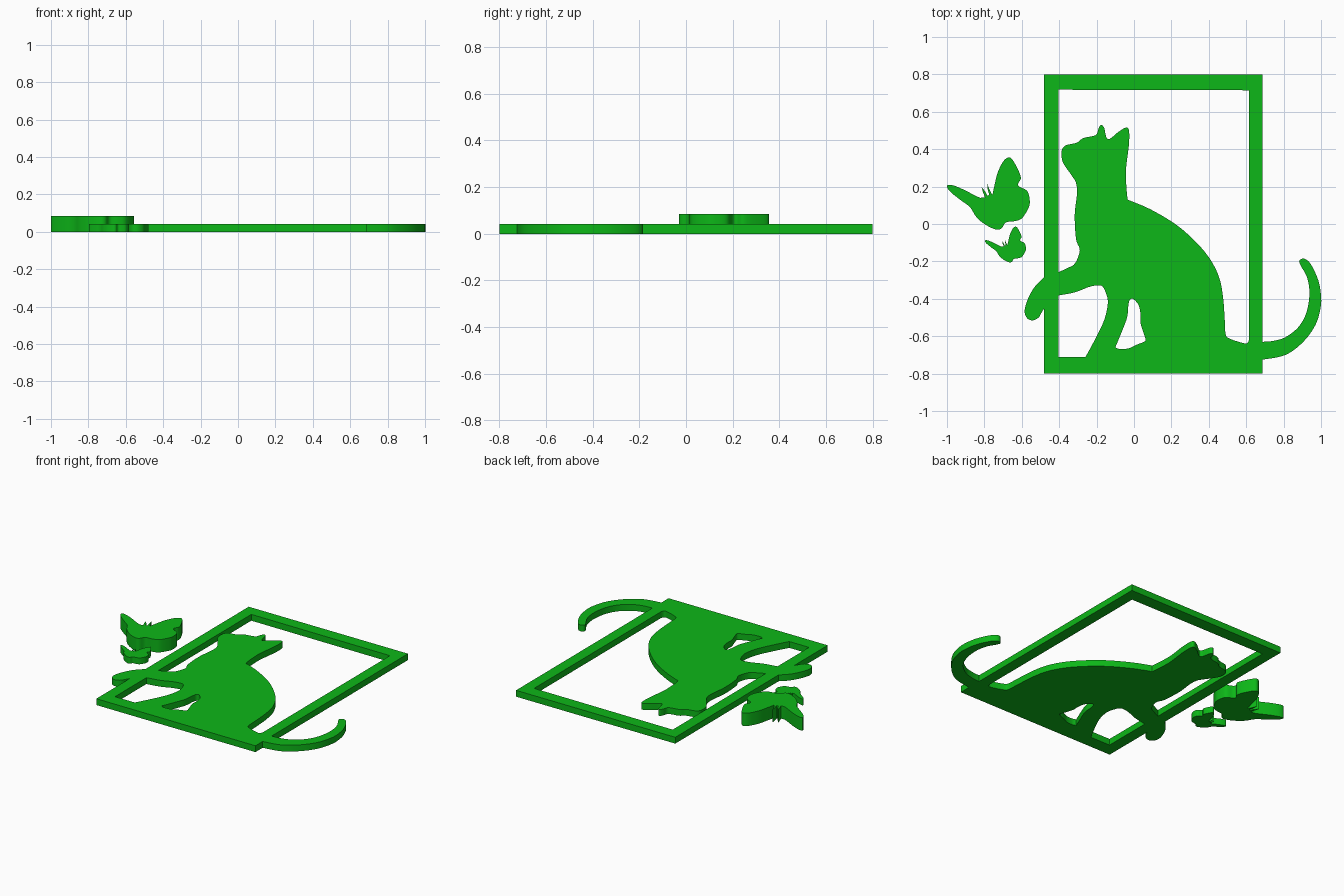
import bpy, bmesh
from mathutils import Vector

green = bpy.data.materials.new("green")
green.diffuse_color = (0.004, 0.474, 0.009, 1)


def smooth(pts, steps=5):
    """Smooth open path through the points, ends kept sharp."""
    p = [Vector(q) for q in pts]
    p = [p[0]] + p + [p[-1]]
    out = []
    for i in range(1, len(p) - 2):
        a, b, c, d = p[i - 1:i + 3]
        for k in range(steps):
            t = k / steps
            out.append(0.5 * (2 * b + (c - a) * t + (2 * a - 5 * b + 4 * c - d) * t * t
                              + (3 * b - a - 3 * c + d) * t ** 3))
    return out + [p[-1]]


def plate(name, loops, height):
    """Flat plate on z = 0; inner loops become holes."""
    cu = bpy.data.curves.new(name, 'CURVE')
    cu.dimensions = '2D'
    cu.fill_mode = 'BOTH'
    cu.extrude = height / 2
    for loop in loops:
        sp = cu.splines.new('POLY')
        sp.points.add(len(loop) - 1)
        for pt, q in zip(sp.points, loop):
            pt.co = (q[0], q[1], 0, 1)
        sp.use_cyclic_u = True
    tmp = bpy.data.objects.new(name + "_outline", cu)
    bpy.context.collection.objects.link(tmp)
    mesh = bpy.data.meshes.new_from_object(
        tmp.evaluated_get(bpy.context.evaluated_depsgraph_get()))
    bpy.data.objects.remove(tmp)
    bm = bmesh.new()
    bm.from_mesh(mesh)
    bmesh.ops.remove_doubles(bm, verts=bm.verts, dist=1e-5)
    bmesh.ops.translate(bm, verts=bm.verts, vec=(0, 0, height / 2))
    bmesh.ops.recalc_face_normals(bm, faces=bm.faces)
    bm.to_mesh(mesh)
    bm.free()
    mesh.materials.clear()
    mesh.materials.append(green)
    ob = bpy.data.objects.new(name, mesh)
    bpy.context.collection.objects.link(ob)
    bpy.ops.object.select_all(action='DESELECT')
    ob.select_set(True)
    bpy.context.view_layer.objects.active = ob
    bpy.ops.object.shade_smooth_by_angle(angle=0.6)
    return ob


# tail curling out past the frame
tail = smooth([(0.688, -0.725), (0.81, -0.70), (0.905, -0.63), (0.97, -0.54), (0.997, -0.45),
               (1.0, -0.385), (0.985, -0.3), (0.945, -0.215), (0.91, -0.185), (0.885, -0.195),
               (0.89, -0.22), (0.925, -0.285), (0.938, -0.37), (0.923, -0.47), (0.88, -0.55),
               (0.81, -0.605), (0.745, -0.625), (0.688, -0.63)])
# raised paw reaching past the frame
paw = smooth([(-0.48, -0.285), (-0.53, -0.335), (-0.567, -0.4), (-0.585, -0.465),
              (-0.57, -0.505), (-0.54, -0.515), (-0.51, -0.5), (-0.495, -0.475), (-0.48, -0.45)])
# chest and head, then back of the cat
front = smooth([(-0.405, -0.258), (-0.355, -0.235), (-0.315, -0.21), (-0.29, -0.14),
                (-0.31, -0.08), (-0.317, 0.05), (-0.305, 0.16), (-0.31, 0.22), (-0.33, 0.255),
                (-0.38, 0.33), (-0.387, 0.39), (-0.365, 0.42), (-0.305, 0.435), (-0.27, 0.46),
                (-0.205, 0.475), (-0.19, 0.51), (-0.177, 0.53), (-0.16, 0.515), (-0.148, 0.465),
                (-0.13, 0.455), (-0.08, 0.495), (-0.043, 0.515), (-0.027, 0.5), (-0.027, 0.425),
                (-0.043, 0.29), (-0.04, 0.19), (-0.034, 0.13)])
back = smooth([(-0.034, 0.13), (0.085, 0.08), (0.22, 0.0), (0.325, -0.09), (0.405, -0.185),
               (0.455, -0.285), (0.476, -0.39), (0.485, -0.51), (0.49, -0.59), (0.51, -0.612),
               (0.57, -0.633), (0.603, -0.638), (0.615, -0.62)])
# gaps under the cat
gap_front = smooth([(-0.405, -0.382), (-0.315, -0.365), (-0.235, -0.335), (-0.175, -0.33),
                    (-0.15, -0.37), (-0.14, -0.425), (-0.16, -0.515), (-0.21, -0.62),
                    (-0.26, -0.712)])
gap_legs = smooth([(-0.1, -0.66), (-0.065, -0.575), (-0.037, -0.5), (-0.03, -0.435),
                   (-0.022, -0.405), (-0.003, -0.402), (0.025, -0.435), (0.035, -0.485),
                   (0.035, -0.53), (0.055, -0.595), (0.06, -0.625), (0.015, -0.645),
                   (-0.03, -0.665), (-0.075, -0.668), (-0.1, -0.66)])

plate("cat_in_frame", [
    [(-0.48, -0.8), (0.688, -0.8)] + tail + [(0.688, 0.8), (-0.48, 0.798)] + paw,
    [(0.615, 0.715), (-0.405, 0.718)] + front + back[1:],
    gap_front + [(-0.405, -0.712)],
    gap_legs[:-1]], 0.042)

# butterfly wings and two thin antennae
wings = smooth([(-0.822, 0.14), (-0.845, 0.15), (-0.92, 0.188), (-0.973, 0.208), (-1.0, 0.205),
                (-0.985, 0.175), (-0.93, 0.13), (-0.877, 0.09), (-0.845, 0.04), (-0.8, 0.0),
                (-0.743, -0.028), (-0.71, -0.025), (-0.685, 0.008), (-0.64, 0.015),
                (-0.6, 0.03), (-0.567, 0.08), (-0.557, 0.12), (-0.57, 0.175), (-0.61, 0.198),
                (-0.62, 0.215), (-0.605, 0.25), (-0.635, 0.32), (-0.663, 0.355),
                (-0.695, 0.34), (-0.727, 0.28), (-0.743, 0.22), (-0.757, 0.155)])
antennae = [(-0.768, 0.175), (-0.786, 0.216), (-0.782, 0.185), (-0.774, 0.155),
            (-0.785, 0.152), (-0.796, 0.175), (-0.815, 0.197), (-0.808, 0.172), (-0.797, 0.142)]
butterfly = wings + antennae
plate("large_butterfly", [butterfly], 0.085)
plate("small_butterfly", [[(0.495 * (x + 1) - 0.797, 0.495 * (y + 0.03) - 0.205)
                           for x, y in butterfly]], 0.042)
